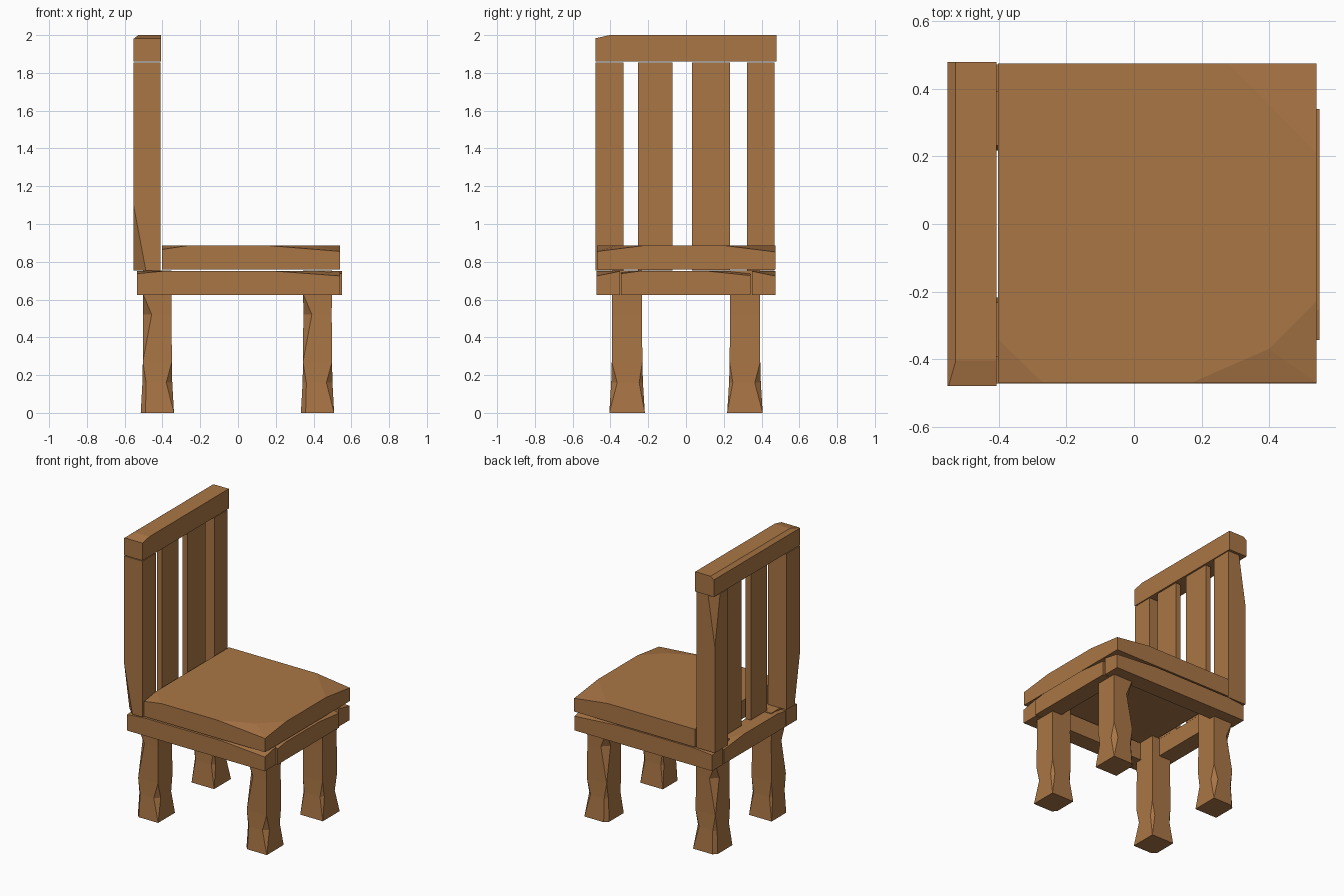
import bpy, bmesh
from mathutils import Vector

if "Cube" in bpy.data.objects:
    bpy.data.objects.remove(bpy.data.objects["Cube"])

wood = bpy.data.materials.new("wood")
wood.diffuse_color = (0.40, 0.18, 0.06, 1)
wood.use_nodes = True
wood.node_tree.nodes["Principled BSDF"].inputs["Base Color"].default_value = wood.diffuse_color


def finish(bm, name):
    bmesh.ops.recalc_face_normals(bm, faces=bm.faces)
    me = bpy.data.meshes.new(name)
    bm.to_mesh(me)
    bm.free()
    me.materials.append(wood)
    ob = bpy.data.objects.new(name, me)
    bpy.context.collection.objects.link(ob)
    return ob


def plank(name, x, y, z, cuts=()):
    """Box given by ranges, with corners planed off; each cut is three points."""
    bm = bmesh.new()
    bmesh.ops.create_cube(bm, size=1)
    mid = Vector([(a + b) / 2 for a, b in (x, y, z)])
    size = Vector([b - a for a, b in (x, y, z)])
    for v in bm.verts:
        v.co = mid + v.co * size
    for pts in cuts:
        a, b, c = map(Vector, pts)
        n = (b - a).cross(c - a).normalized()
        if n.dot(mid - a) > 0:
            n = -n
        res = bmesh.ops.bisect_plane(bm, geom=bm.verts[:] + bm.edges[:] + bm.faces[:],
                                     dist=1e-5, plane_co=a, plane_no=n, clear_outer=True)
        edges = [e for e in bm.edges if e.is_boundary]
        if edges:
            bmesh.ops.contextual_create(bm, geom=edges)
    return finish(bm, name)


def leg(name, cx, side):
    """Hewn leg: rows of a square section whose corners are chipped by row."""
    # z, half width, half depth, chip at (+x out), (-x out), (-x in), (+x in)
    rows = [(0.00, 0.088, 0.094, (0, 0.025, 0, 0)),
            (0.16, 0.079, 0.084, (0.032, 0.02, 0.015, 0.02)),
            (0.27, 0.077, 0.081, (0, 0, 0, 0)),
            (0.52, 0.075, 0.079, (0, 0.045, 0, 0)),
            (0.63, 0.076, 0.080, (0, 0, 0, 0)),
            (0.755, 0.076, 0.080, (0, 0, 0, 0))]
    bm = bmesh.new()
    loops = []
    for z, hx, hy, (a, b, c, d) in rows:
        pts = [(hx, hy - a), (hx - a, hy), (-hx + b, hy), (-hx, hy - b),
               (-hx, -hy + c), (-hx + c, -hy), (hx - d, -hy), (hx, -hy + d)]
        loops.append([bm.verts.new((cx + px, side * (0.312 + py), z)) for px, py in pts])
    for lo, hi in zip(loops, loops[1:]):
        for i in range(8):
            j = (i + 1) % 8
            bm.faces.new((lo[i], lo[j], hi[j], hi[i]))
    bm.faces.new(loops[0])
    bm.faces.new(loops[-1])
    bmesh.ops.remove_doubles(bm, verts=bm.verts, dist=1e-4)
    return finish(bm, name)


# Legs
for end, cx in (("front", 0.421), ("back", -0.427)):
    for label, side in (("right", -1), ("left", 1)):
        leg(f"{end}_leg_{label}", cx, side)

# Seat frame
for label, s in (("right", -1), ("left", 1)):
    o, i = s * 0.473, s * 0.35
    plank(f"side_rail_{label}", (-0.535, 0.54), sorted((o, i)), (0.625, 0.75),
          [((0.20, o, 0.75), (0.54, i, 0.75), (0.54, o, 0.725)),
           ((-0.40, o, 0.75), (-0.535, i, 0.75), (-0.535, o, 0.737))])
for label, xo, xi in (("front", 0.55, 0.42), ("back", -0.535, -0.41)):
    plank(f"{label}_rail", sorted((xo, xi)), (-0.343, 0.341), (0.625, 0.75),
          [((xo, 0.12, 0.75), (xi, 0.341, 0.75), (xo, 0.341, 0.727)),
           ((xo, -0.25, 0.75), (xi, -0.343, 0.75), (xo, -0.343, 0.737))])

# Seat with worn corners
T = 0.885
plank("seat", (-0.403, 0.54), (-0.47, 0.475), (0.758, T),
      [((0.54, -0.23, T), (0.40, -0.37, T), (0.54, -0.47, 0.855)),
       ((0.40, -0.37, T), (0.17, -0.47, T), (0.54, -0.47, 0.855)),
       ((0.28, 0.475, T), (0.54, 0.21, T), (0.54, 0.475, 0.852)),
       ((-0.403, -0.34, T), (-0.27, -0.47, T), (-0.403, -0.47, 0.865))])

# Back posts
plank("back_post_right", (-0.553, -0.41), (-0.48, -0.33), (0.755, 1.855),
      [((-0.553, -0.48, 1.10), (-0.488, -0.48, 0.755), (-0.553, -0.42, 0.755))])
plank("back_post_left", (-0.553, -0.41), (0.322, 0.468), (0.755, 1.855),
      [((-0.553, 0.468, 1.50), (-0.50, 0.468, 1.855), (-0.553, 0.41, 1.855))])

# Back slats
plank("back_slat_right", (-0.455, -0.415), (-0.255, -0.072), (0.755, 1.855))
plank("back_slat_left", (-0.455, -0.415), (0.032, 0.232), (0.755, 1.855))

# Top rail
plank("top_rail", (-0.553, -0.408), (-0.48, 0.48), (1.86, 2.0),
      [((-0.528, -0.48, 2.0), (-0.528, 0.48, 2.0), (-0.553, 0, 1.98)),
       ((-0.41, -0.405, 2.0), (-0.53, -0.405, 2.0), (-0.41, -0.48, 1.983))])
